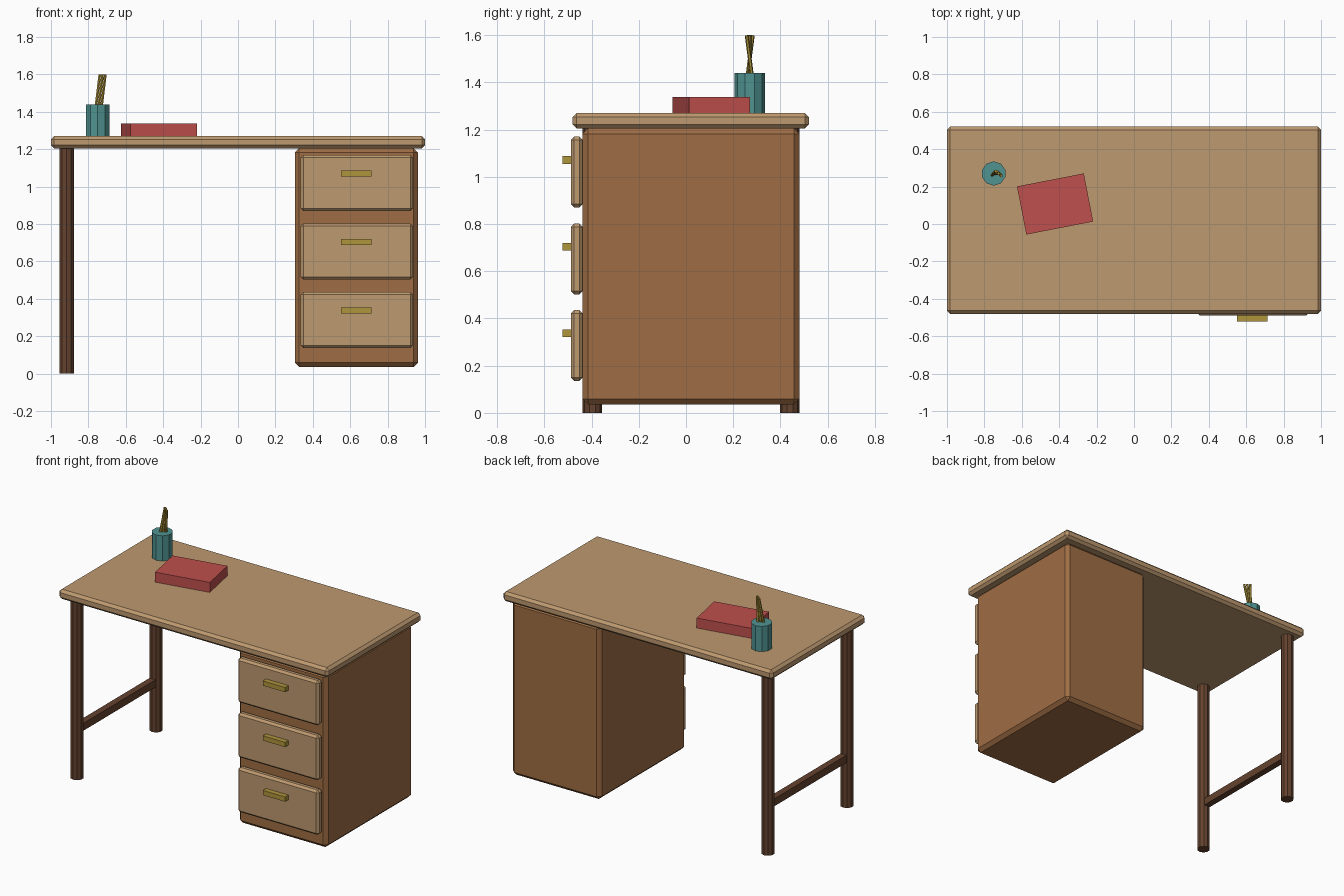
import bpy
from math import radians
from mathutils import Vector

if "Cube" in bpy.data.objects:
    bpy.data.objects.remove(bpy.data.objects["Cube"], do_unlink=True)


def material(name, rgb):
    m = bpy.data.materials.new(name)
    m.use_nodes = True
    m.diffuse_color = (*rgb, 1)
    m.node_tree.nodes["Principled BSDF"].inputs["Base Color"].default_value = (*rgb, 1)
    return m


LIGHT_WOOD = material("light wood", (0.51, 0.32, 0.16))
MID_WOOD = material("mid wood", (0.35, 0.155, 0.058))
DARK_WOOD = material("dark wood", (0.13, 0.056, 0.028))
BRASS = material("brass", (0.43, 0.30, 0.045))
RED = material("red cover", (0.52, 0.08, 0.075))
TEAL = material("teal", (0.08, 0.295, 0.285))


def finish(name, mat):
    ob = bpy.context.object
    ob.name = ob.data.name = name
    ob.data.materials.append(mat)
    return ob


def box(name, low, high, mat, bevel=0, turn=0):
    """Box between two corners, with optional chamfer and turn about z."""
    low, high = Vector(low), Vector(high)
    bpy.ops.mesh.primitive_cube_add(size=1, location=(low + high) / 2)
    ob = finish(name, mat)
    ob.scale = high - low
    bpy.ops.object.transform_apply(location=False, rotation=False, scale=True)
    ob.rotation_euler.z = turn
    if bevel:
        mod = ob.modifiers.new("chamfer", "BEVEL")
        mod.width, mod.segments = bevel, 1
    return ob


def rod(name, centre, radius, length, mat, sides=10, tilt=(0, 0, 0)):
    bpy.ops.mesh.primitive_cylinder_add(vertices=sides, radius=radius, depth=length,
                                        location=centre, rotation=tilt)
    return finish(name, mat)


# Desk top and drawer cabinet
box("desk_top", (-1, -0.48, 1.205), (1, 0.52, 1.27), LIGHT_WOOD, 0.017)
box("cabinet", (0.304, -0.438, 0.036), (0.962, 0.48, 1.205), MID_WOOD, 0.023)

# Three drawer fronts with bar handles
for i, z in enumerate((0.286, 0.652, 1.02)):
    box(f"drawer_front_{i + 1}", (0.335, -0.488, z - 0.15), (0.935, -0.438, z + 0.15),
        LIGHT_WOOD, 0.014)
    box(f"drawer_handle_{i + 1}", (0.55, -0.522, z + 0.035), (0.715, -0.486, z + 0.067), BRASS)

# Right-hand leg pair joined by a low stretcher
for name, y in (("front_leg", -0.397), ("back_leg", 0.44)):
    rod(name, (-0.916, y, 0.605), 0.041, 1.21, DARK_WOOD)
box("leg_stretcher", (-0.938, -0.397, 0.305), (-0.894, 0.44, 0.355), DARK_WOOD)

# Closed book lying on the desk
box("book", (-0.604, -0.024, 1.27), (-0.24, 0.238, 1.337), RED, turn=radians(11))

# Pencil pot with three leaning pencils
rod("pencil_pot", (-0.75, 0.27, 1.354), 0.065, 0.17, TEAL)
for i in (-1, 0, 1):
    rod(f"pencil_{i + 2}", (-0.736 + 0.015 * i, 0.27, 1.5), 0.008, 0.2, BRASS, 6,
        (0.13 * i, 0.12, 0))
